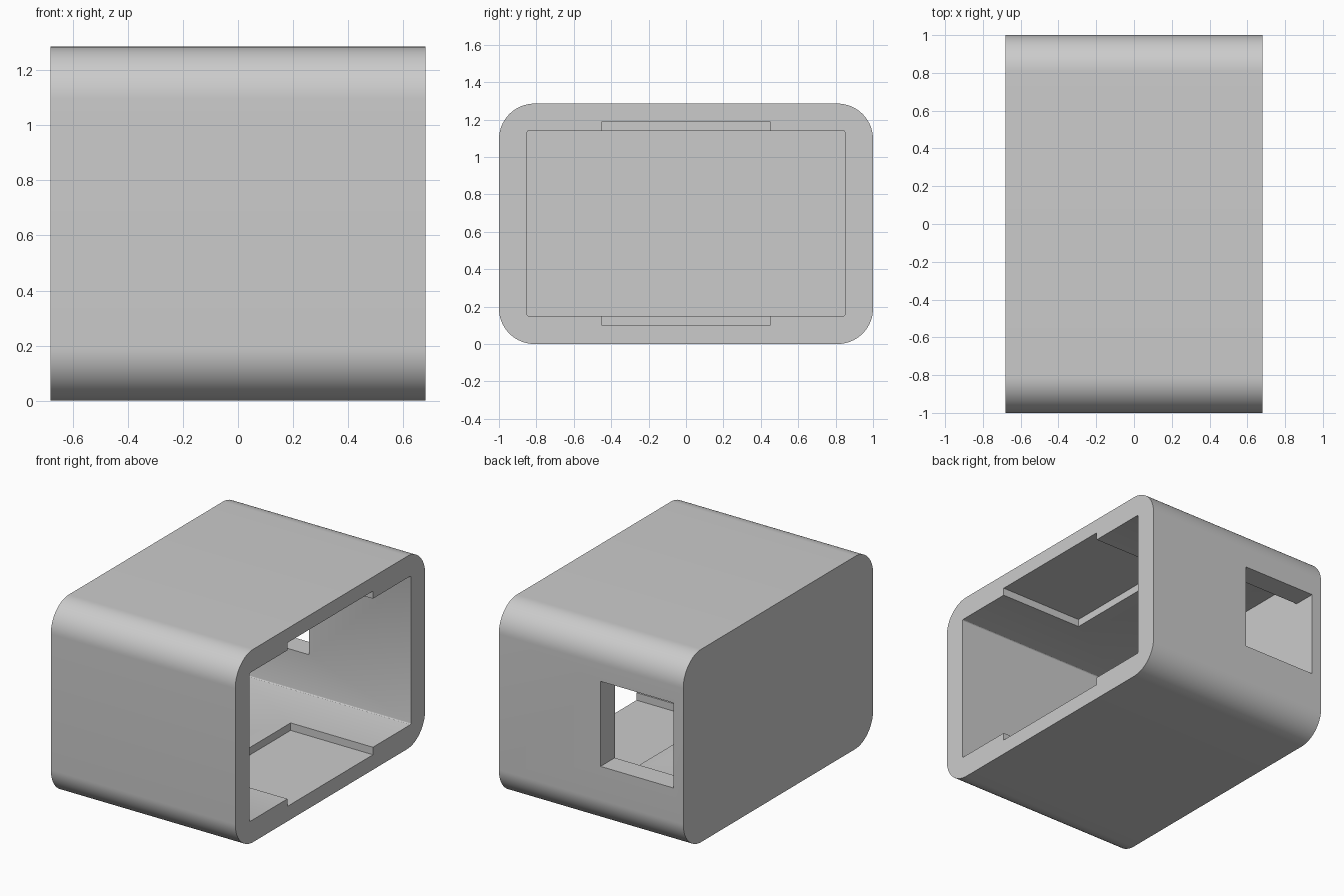
import bpy, bmesh, math

if "Cube" in bpy.data.objects:
    bpy.data.objects.remove(bpy.data.objects["Cube"])

HX, HY, H = 0.68, 1.0, 1.285      # half width, half length, height
INNER_X = -0.607                  # inside face of the closed end wall

grey = bpy.data.materials.new("plain grey")
grey.diffuse_color = (0.6, 0.6, 0.6, 1)
grey.use_nodes = True
grey.node_tree.nodes["Principled BSDF"].inputs["Base Color"].default_value = grey.diffuse_color


def prism(name, x, y, z, radius=0.0, steps=1):
    """Rounded rectangle in the YZ plane, extruded along X."""
    pts = []
    if radius:
        corners = [(y[1], z[1], -1, -1), (y[0], z[1], 1, -1),
                   (y[0], z[0], 1, 1), (y[1], z[0], -1, 1)]
        for k, (cy, cz, sy, sz) in enumerate(corners):
            for i in range(steps + 1):
                a = (k + i / steps) * math.pi / 2
                pts.append((cy + sy * radius + radius * math.cos(a),
                            cz + sz * radius + radius * math.sin(a)))
    else:
        pts = [(y[1], z[1]), (y[0], z[1]), (y[0], z[0]), (y[1], z[0])]
    bm = bmesh.new()
    face = bm.faces.new([bm.verts.new((x[0], py, pz)) for py, pz in pts])
    ext = bmesh.ops.extrude_face_region(bm, geom=[face])
    moved = [v for v in ext["geom"] if isinstance(v, bmesh.types.BMVert)]
    bmesh.ops.translate(bm, vec=(x[1] - x[0], 0, 0), verts=moved)
    bmesh.ops.recalc_face_normals(bm, faces=bm.faces)
    mesh = bpy.data.meshes.new(name)
    bm.to_mesh(mesh)
    bm.free()
    mesh.materials.append(grey)
    obj = bpy.data.objects.new(name, mesh)
    bpy.context.collection.objects.link(obj)
    return obj


# Outer body with large rounded long edges
shell = prism("shell", (-HX, HX), (-HY, HY), (0, H), 0.19, 20)

cutters = [
    # Main cavity, open at the right end
    prism("cavity_cutter", (INNER_X, 0.8), (-0.85, 0.85), (0.15, 1.14), 0.01, 3),
    # Shallow recesses in floor and ceiling, running in from the opening
    prism("recess_cutter", (0.073, 0.9), (-0.45, 0.45), (0.10, 1.19)),
    # Window through the back wall
    prism("window_cutter", (INNER_X, -0.07), (0.6, 1.2), (0.413, 0.98)),
]

bpy.context.view_layer.objects.active = shell
shell.select_set(True)
for cutter in cutters:
    mod = shell.modifiers.new(cutter.name, 'BOOLEAN')
    mod.operation = 'DIFFERENCE'
    mod.solver = 'EXACT'
    mod.object = cutter
    bpy.ops.object.modifier_apply(modifier=mod.name)
    bpy.data.objects.remove(cutter)

bpy.ops.object.shade_smooth_by_angle(angle=math.radians(25))
